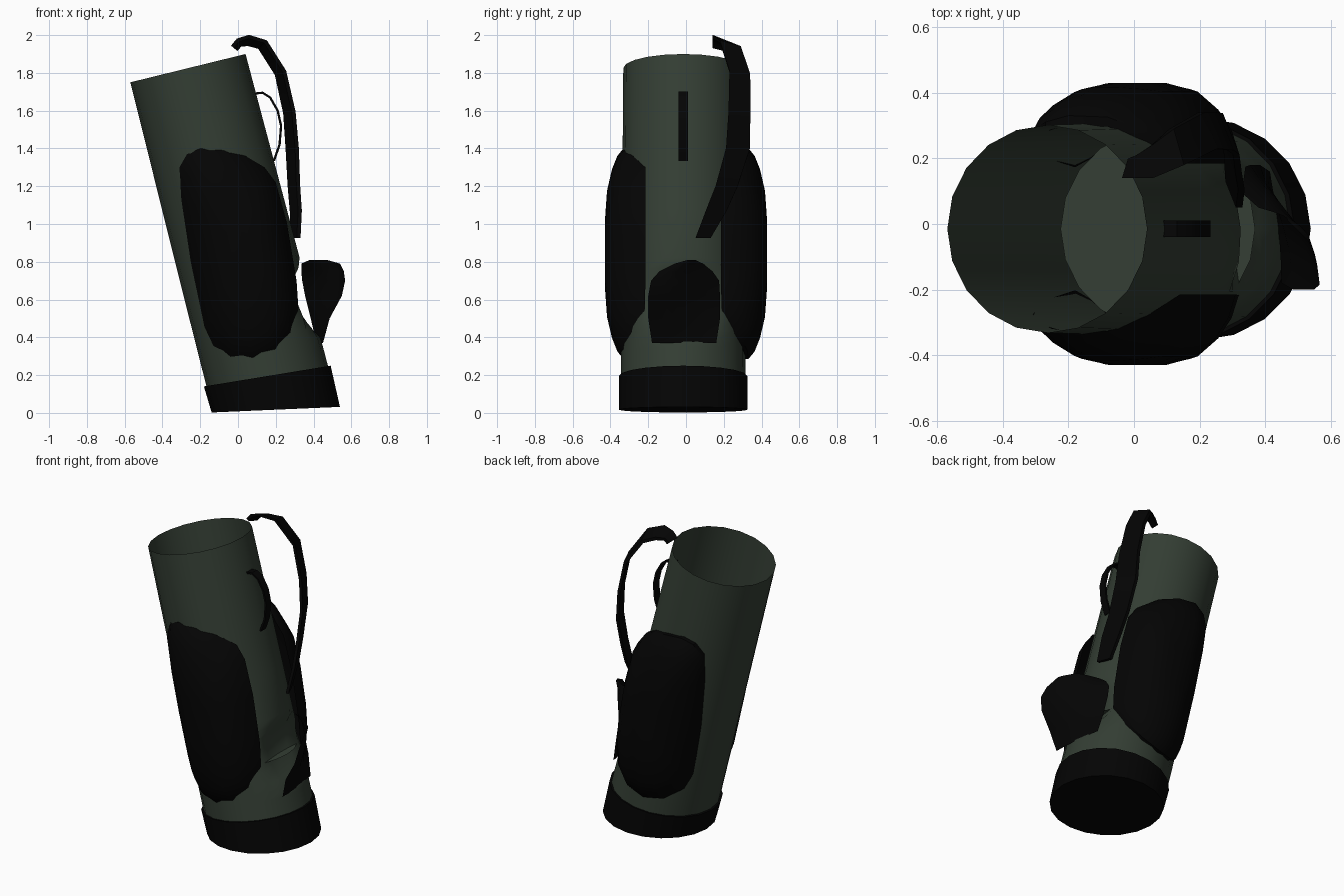
import bpy, bmesh, math
from mathutils import Vector

if "Cube" in bpy.data.objects:
    bpy.data.objects.remove(bpy.data.objects["Cube"])

def material(name, rgb):
    m = bpy.data.materials.new(name)
    m.diffuse_color = (*rgb, 1)
    m.use_nodes = True
    m.node_tree.nodes["Principled BSDF"].inputs["Base Color"].default_value = m.diffuse_color
    return m

GREEN = material("dark_green_fabric", (0.034, 0.048, 0.034))
BLACK = material("black_fabric", (0.0012, 0.0012, 0.0012))
CY, SIDES = -0.015, 20

def make(name, rings, mat, cap_start=False, cap_end=False, angle=35, closed=True):
    """Skin a stack of equal-length point rings."""
    bm = bmesh.new()
    loops = [[bm.verts.new(p) for p in r] for r in rings]
    n = len(rings[0])
    for a, b in zip(loops, loops[1:]):
        for i in range(n if closed else n - 1):
            j = (i + 1) % n
            bm.faces.new((a[i], a[j], b[j], b[i]))
    if cap_start:
        bm.faces.new(loops[0][::-1])
    if cap_end:
        bm.faces.new(loops[-1])
    bmesh.ops.recalc_face_normals(bm, faces=bm.faces)
    me = bpy.data.meshes.new(name)
    bm.to_mesh(me)
    bm.free()
    me.materials.append(mat)
    ob = bpy.data.objects.new(name, me)
    bpy.context.collection.objects.link(ob)
    bpy.ops.object.select_all(action='DESELECT')
    bpy.context.view_layer.objects.active = ob
    ob.select_set(True)
    bpy.ops.object.shade_smooth_by_angle(angle=math.radians(angle))
    return ob

def ellipse(cx, cz, rx, ry, tilt):
    t = math.radians(tilt)
    return [(cx + rx * math.cos(a) * math.cos(t), CY + ry * math.sin(a),
             cz + rx * math.cos(a) * math.sin(t))
            for a in (2 * math.pi * i / SIDES for i in range(SIDES))]

def body_ring(t, scale=1.0):
    """Ring of the leaning tube, t = 0 at the base and 1 at the mouth."""
    return ellipse(0.152 - 0.417 * t, 0.205 + 1.62 * t, scale * (0.327 - 0.013 * t),
                   scale * (0.33 - 0.013 * t), 8 + 5.8 * min(1, t * 2))

def hollowed(ring):
    """Press the oval hollow behind the ball pouch into the tube."""
    out = []
    for x, y, z in ring:
        d = 1 - ((y + 0.01) / 0.21) ** 2 - ((z - 0.6) / 0.2) ** 2
        out.append((x - 0.1 * max(0, d) if x > 0.1 else x, y, z))
    return out

# Leaning tube with the hollow, its inner floor and the base cup
make("bag_tube", [hollowed(body_ring(t)) for t in
                  (-0.05, 0.06, 0.09, 0.12, 0.16, 0.2, 0.24, 0.28, 0.31, 0.34, 0.5, 0.75, 1)],
     GREEN, angle=60)
make("inner_floor", [body_ring(0.19, 0.93), body_ring(0.19, 0.5)], GREEN, cap_end=True)
make("base_cup", [ellipse(0.2, 0.017, 0.34, 0.34, 2.5), ellipse(0.155, 0.195, 0.34, 0.34, 9.3),
                  ellipse(0.155, 0.195, 0.31, 0.31, 9.3)], BLACK, cap_start=True)

# Bulging side pockets, mirrored on both sides
OUTLINE = [(-0.31, 1.3), (-0.27, 1.37), (-0.2, 1.4), (-0.08, 1.39), (0.04, 1.36), (0.14, 1.3),
           (0.2, 1.22), (0.26, 1.0), (0.31, 0.7), (0.32, 0.55), (0.28, 0.42), (0.2, 0.33),
           (0.08, 0.285), (-0.04, 0.29), (-0.13, 0.35), (-0.18, 0.45), (-0.25, 0.8), (-0.3, 1.13)]

def across(x, z):
    return (x - 0.152 + (z - 0.205) * 0.257) * 0.97

def tube_y(x, z):
    return math.sqrt(max(0.0, 0.324 ** 2 - across(x, z) ** 2))

for side, label in ((-1, "front"), (1, "back")):
    def ring(s, k, inner=False):
        pts = []
        for ox, oz in OUTLINE:
            x, z = 0.005 + (ox - 0.005) * s, 0.84 + (oz - 0.84) * s
            u = across(x, z)
            rim = 0.2 if u > 0 else 0
            edge = max(tube_y(ox, oz) + 0.01, rim + 0.015)
            bulge = k * (1 - 1.2 * max(0, -u - 0.03))
            y = max(tube_y(x, z) - 0.004, rim) if inner else edge + (0.43 - edge) * bulge
            pts.append((x, side * y + (CY if inner else 0), z))
        return pts
    make(label + "_side_pocket", [ring(1, 0, True), ring(1, 0), ring(0.93, 0.33), ring(0.8, 0.62),
                                  ring(0.6, 0.88), ring(0.3, 1)], BLACK, cap_end=True)

# Flat straps swept along a path of (x, y, z, half width)
def strap(name, path, thick, twist=0.0):
    pts = [Vector(p[:3]) for p in path]
    rings = []
    for i, p in enumerate(pts):
        d = pts[min(i + 1, len(pts) - 1)] - pts[max(i - 1, 0)]
        n = Vector((d.z, 0, -d.x)).normalized()
        w = (Vector((0, 1, 0)) + n * twist) * path[i][3]
        n *= thick / 2
        rings.append([p + n + w, p + n - w, p - n - w, p - n + w])
    make(name, rings, BLACK, True, True)

strap("shoulder_strap", [(-0.02, 0.17, 1.93, 0.03), (0.005, 0.175, 1.96, 0.035),
      (0.055, 0.19, 1.972, 0.05), (0.13, 0.235, 1.95, 0.055), (0.225, 0.285, 1.8, 0.055),
      (0.272, 0.283, 1.59, 0.058), (0.287, 0.275, 1.4, 0.063), (0.296, 0.215, 1.2, 0.058),
      (0.306, 0.16, 1.07, 0.055), (0.305, 0.09, 0.925, 0.04)], 0.02, 0.4)
strap("carry_handle", [(0.085, CY, 1.69, 0.025), (0.13, CY, 1.695, 0.025), (0.17, CY, 1.67, 0.025),
      (0.21, CY, 1.6, 0.025), (0.228, CY, 1.52, 0.025), (0.22, CY, 1.42, 0.025),
      (0.19, CY, 1.335, 0.025)], 0.012)

# Ball pouch: curved flap standing open towards the front.
# Rows: z, front y, back y, front x, back x
ROWS = [(0.37, -0.18, 0.16, 0.45, 0.415), (0.5, -0.2, 0.18, 0.485, 0.385),
        (0.62, -0.2, 0.18, 0.55, 0.355), (0.70, -0.185, 0.175, 0.567, 0.34),
        (0.75, -0.14, 0.14, 0.56, 0.335), (0.79, -0.06, 0.09, 0.54, 0.335),
        (0.81, 0.01, 0.05, 0.47, 0.38)]
flap = []
for z, y0, y1, x0, x1 in ROWS:
    flap.append([(x1 + (x0 - x1) * math.sin(t * math.pi / 2), y1 + (y0 - y1) * t, z)
                 for t in (i / 6 for i in range(7))])
make("ball_pouch", flap, BLACK, angle=60, closed=False)
